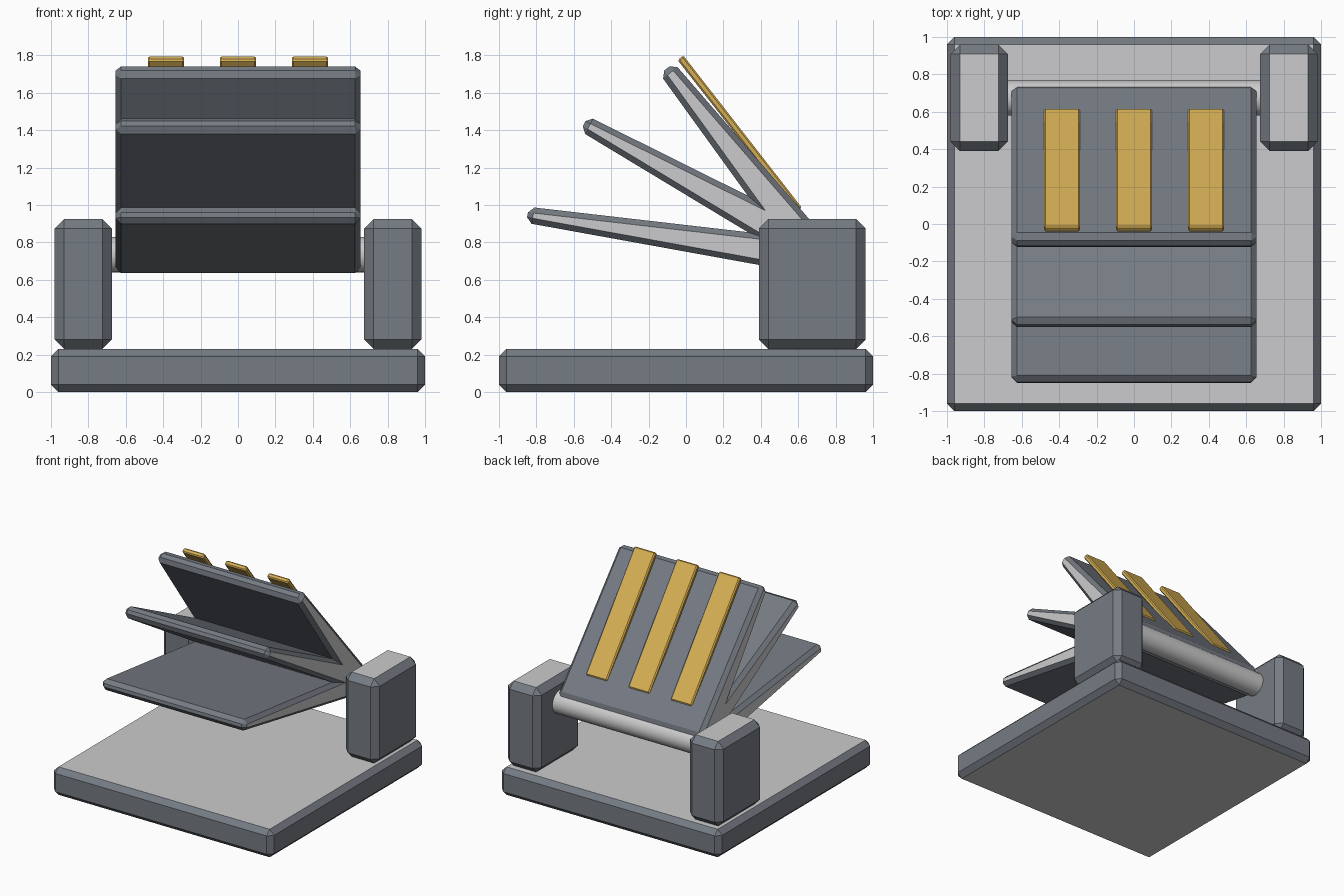
import bpy, bmesh
from math import pi
from mathutils import Vector, Matrix

if "Cube" in bpy.data.objects:
    bpy.data.objects.remove(bpy.data.objects["Cube"])


def material(name, rgb):
    m = bpy.data.materials.new(name)
    m.diffuse_color = (*rgb, 1)
    m.use_nodes = True
    m.node_tree.nodes["Principled BSDF"].inputs["Base Color"].default_value = m.diffuse_color
    return m


LIGHT = material("light_grey", (0.60, 0.60, 0.61))
SLATE = material("slate_grey", (0.18, 0.20, 0.23))
GOLD = material("gold", (0.67, 0.43, 0.09))


def prism(name, profile, x0, x1, bevel, mats, light_axis=None):
    """Extrude a (y, z) profile along x and chamfer its convex edges.
    Faces square to light_axis take the second material."""
    bm = bmesh.new()
    face = bm.faces.new([bm.verts.new((x0, y, z)) for y, z in profile])
    ext = bmesh.ops.extrude_face_region(bm, geom=[face])
    bmesh.ops.translate(bm, vec=(x1 - x0, 0, 0),
                        verts=[v for v in ext["geom"] if isinstance(v, bmesh.types.BMVert)])
    bmesh.ops.recalc_face_normals(bm, faces=bm.faces)
    bm.normal_update()
    edges = [e for e in bm.edges if e.is_convex]
    bmesh.ops.bevel(bm, geom=edges, offset=bevel, offset_type='OFFSET',
                    segments=1, profile=0.5, affect='EDGES')
    bm.normal_update()
    for f in bm.faces:
        if light_axis is not None and abs(f.normal[light_axis]) > 0.99:
            f.material_index = 1
    me = bpy.data.meshes.new(name)
    bm.to_mesh(me)
    bm.free()
    for m in mats:
        me.materials.append(m)
    ob = bpy.data.objects.new(name, me)
    bpy.context.collection.objects.link(ob)
    return ob


def rect(y0, y1, z0, z1):
    return [(y0, z0), (y1, z0), (y1, z1), (y0, z1)]


# Base slab and the two hinge posts, light on top and bottom
prism("base", rect(-1, 1, 0, 0.23), -1, 1, 0.04, [SLATE, LIGHT], 2)
for side, x0 in (("left", -0.98), ("right", 0.675)):
    prism(f"{side}_post", rect(0.39, 0.96, 0.23, 0.925), x0, x0 + 0.305, 0.05, [SLATE, LIGHT], 2)

# Fan of three tapering flaps with light sides
fan = [(0.665, 0.63), (0.745, 0.825), (-0.065, 1.76), (-0.14, 1.70),
       (0.33, 1.05), (-0.525, 1.475), (-0.565, 1.395),
       (0.33, 0.855), (-0.84, 0.99), (-0.855, 0.905)]
prism("flap_fan", fan, -0.655, 0.655, 0.03, [SLATE, LIGHT], 0)

# Gold strips leaning on the top flap
strip = [(0.59, 0.965), (0.62, 0.985), (-0.015, 1.80), (-0.045, 1.775)]
for i, x in enumerate((-0.385, 0, 0.385)):
    prism(f"strip_{i + 1}", strip, x - 0.096, x + 0.096, 0.009, [GOLD])

# Axle between the posts
bpy.ops.mesh.primitive_cylinder_add(vertices=32, radius=0.095, depth=1.5,
                                    location=(0, 0.675, 0.735), rotation=(0, pi / 2, 0))
axle = bpy.context.object
axle.name = "axle"
axle.data.materials.append(LIGHT)
bpy.ops.object.shade_smooth_by_angle()
